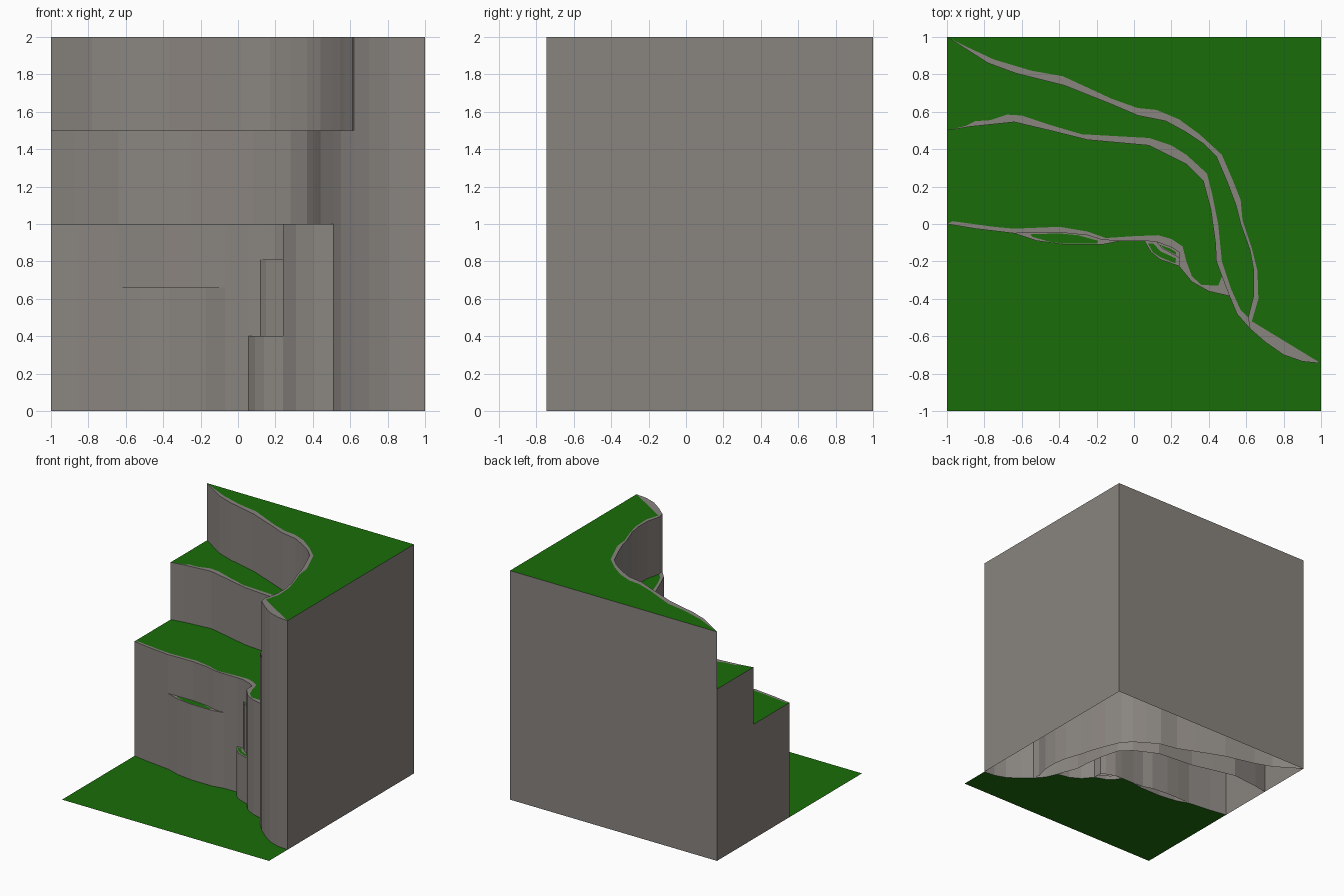
import bpy, bmesh

if "Cube" in bpy.data.objects:
    bpy.data.objects.remove(bpy.data.objects["Cube"])


def colour(name, rgb):
    mat = bpy.data.materials.new(name)
    mat.diffuse_color = (*rgb, 1)
    mat.use_nodes = True
    mat.node_tree.nodes["Principled BSDF"].inputs["Base Color"].default_value = mat.diffuse_color
    return mat


green = colour("grass", (.01, .155, .003))
stone = colour("stone", (.25, .23, .212))


def finish(name, bm, mat):
    mesh = bpy.data.meshes.new(name)
    bm.to_mesh(mesh)
    bm.free()
    mesh.materials.append(mat)
    ob = bpy.data.objects.new(name, mesh)
    bpy.context.collection.objects.link(ob)


def wall(name, path, z):
    """Vertical sheet rising from the ground along a path."""
    bm = bmesh.new()
    low = [bm.verts.new((x, y, 0)) for x, y in path]
    top = [bm.verts.new((x, y, z)) for x, y in path]
    for i in range(len(path) - 1):
        bm.faces.new((low[i], low[i + 1], top[i + 1], top[i]))
    finish(name, bm, stone)


def flat(name, outline, z, mat):
    """Flat upward-facing cap from an outline."""
    pts = [p for i, p in enumerate(outline) if p != outline[i - 1]]
    bm = bmesh.new()
    face = bm.faces.new([bm.verts.new((x, y, z)) for x, y in pts])
    face.normal_update()
    if face.normal.z < 0:
        face.normal_flip()
    bmesh.ops.triangulate(bm, faces=[face], ngon_method='EAR_CLIP')
    finish(name, bm, mat)


# Lower cliff: front edge and inner edge of its stone rim
low_front = [(-1, 0), (-.85, -.025), (-.64, -.05), (-.52, -.045), (-.4, -.045), (-.25, -.06),
             (-.17, -.085), (-.07, -.09), (.055, -.09), (.12, -.095), (.2, -.125), (.24, -.15),
             (.24, -.225), (.31, -.31), (.4, -.36), (.51, -.385)]
low_rim = [(-1, 0), (-.97, .015), (-.75, -.015), (-.64, -.025), (-.4, -.015), (-.25, -.04),
           (-.15, -.075), (0, -.065), (.13, -.06), (.2, -.08), (.26, -.12), (.28, -.2),
           (.31, -.28), (.36, -.325), (.45, -.33), (.47, -.28)]
# Middle cliff
mid_front = [(-1, .5), (-.88, .52), (-.64, .545), (-.45, .5), (-.25, .45), (.08, .42),
             (.28, .32), (.37, .23), (.41, .08), (.435, -.1), (.44, -.2), (.47, -.28),
             (.51, -.385), (.55, -.48), (.62, -.56)]
mid_rim = [(-1, .5), (-.9, .525), (-.85, .55), (-.77, .555), (-.68, .585), (-.6, .58),
           (-.45, .53), (-.28, .48), (.08, .46), (.2, .42), (.28, .37), (.39, .27), (.42, .15),
           (.45, 0), (.47, -.2), (.52, -.35), (.57, -.46), (.61, -.5)]
# Upper cliff
up_front = [(-1, 1), (-.78, .86), (-.63, .805), (-.37, .74), (-.12, .64), (.02, .58),
            (.17, .55), (.28, .49), (.37, .43), (.44, .36), (.5, .22), (.545, .1), (.57, 0),
            (.62, -.14), (.64, -.25), (.64, -.38), (.61, -.5), (.62, -.56), (.7, -.63),
            (.8, -.7), (.9, -.735), (1, -.745)]
up_rim = [(-1, 1), (-.9, .95), (-.75, .88), (-.55, .82), (-.38, .79), (-.12, .67),
          (.02, .62), (.12, .61), (.24, .56), (.35, .48), (.47, .37), (.53, .23), (.57, .13),
          (.58, .02), (.63, -.13), (.66, -.25), (.665, -.4), (.63, -.52), (1, -.745)]

# Terraces: wall (with the straight outer sides), stone rim, grass top
for name, z, front, rim, rear, before, after in (
        ("lower", 1.0, low_front, low_rim, mid_front[:12], [(-1, .5)], []),
        ("middle", 1.5, mid_front, mid_rim, up_front[:17], [(-1, 1)], []),
        ("upper", 2.0, up_front, up_rim, [(-1, 1), (1, 1)], [], [(1, 1), (-1, 1)])):
    wall(name + "_cliff_wall", before + front + after, z)
    flat(name + "_stone_rim", front + rim[:0:-1], z, stone)
    grass = rim + [p for p in rear[::-1] if p not in (rim[0], rim[-1])]
    flat(name + "_grass", grass, z, green)

# Ledges: front path, matching cliff edge behind, grass patch
long_path = [(-.64, -.05), (-.52, -.09), (-.37, -.11), (-.17, -.11), (-.07, -.09)]
step_path = [(.055, -.09), (.09, -.15), (.14, -.19), (.24, -.225)]
high_path = [(.12, -.095), (.15, -.13), (.24, -.18)]
ledges = (
    ("long_ledge", .66, long_path, low_front[3:7],
     [(-.555, -.055), (-.54, -.07), (-.45, -.095), (-.37, -.105), (-.2, -.105), (-.19, -.09),
      (-.3, -.06), (-.4, -.05)]),
    ("step_ledge", .4, step_path, low_front[9:12],
     [(.075, -.105), (.1, -.15), (.145, -.18), (.22, -.21), (.225, -.185), (.14, -.145),
      (.105, -.105)]),
    ("high_ledge", .81, high_path, low_front[10:12],
     [(.135, -.11), (.16, -.13), (.225, -.165), (.225, -.15), (.19, -.13)]))
for name, z, path, back, patch in ledges:
    wall(name + "_wall", path, z)
    flat(name + "_rim", path + back[::-1], z, stone)
    flat(name + "_grass", patch, z + .001, green)

# Ground in front of the cliffs
edge = low_front[:2] + long_path + step_path + low_front[13:] + mid_front[13:] + up_front[18:]
flat("ground_grass", edge + [(1, -1), (-1, -1)], 0, green)
